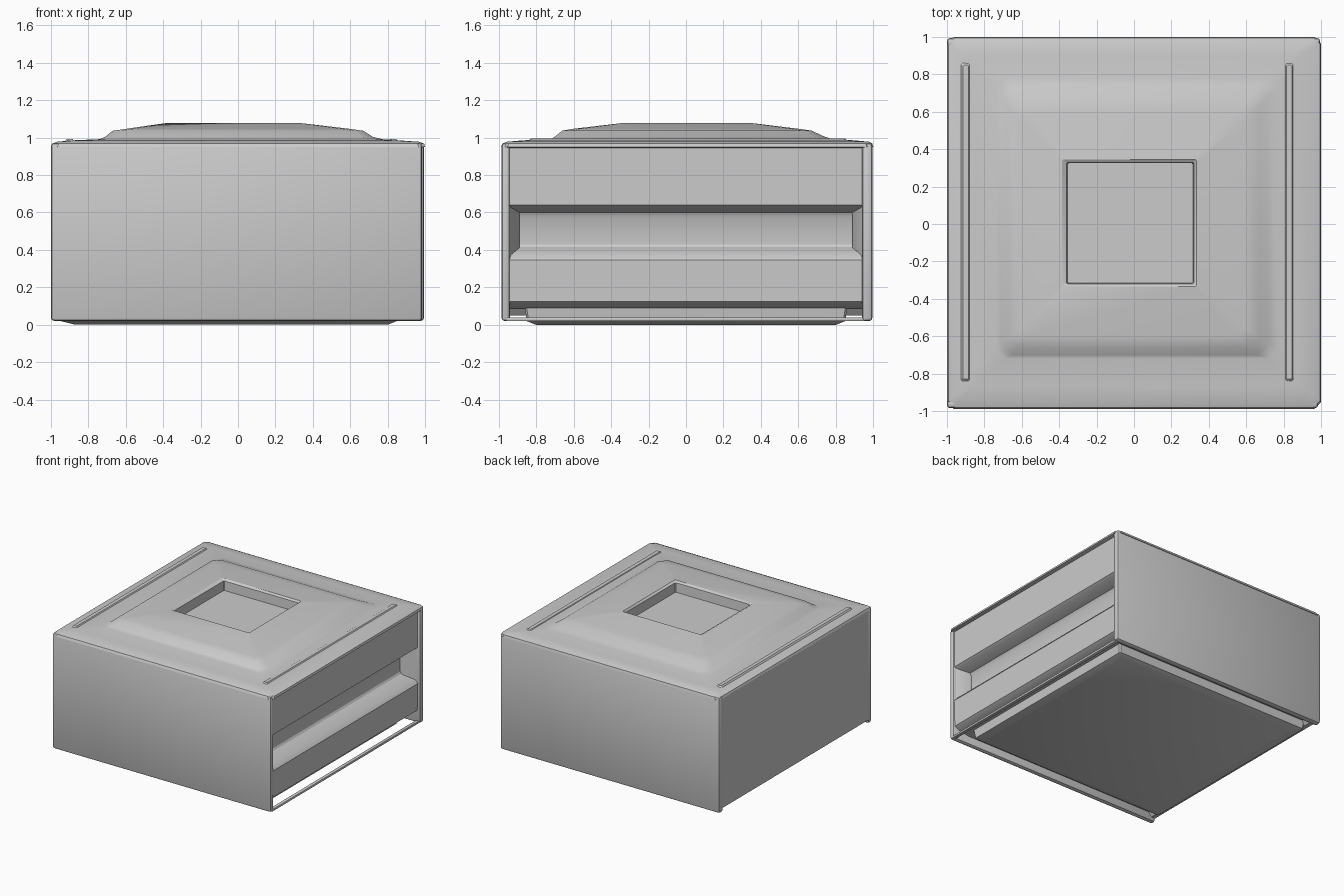
import bpy, bmesh

if "Cube" in bpy.data.objects:
    bpy.data.objects.remove(bpy.data.objects["Cube"])


def finish(name, bm, bevel=0.0, segments=2):
    bmesh.ops.remove_doubles(bm, verts=bm.verts, dist=1e-5)
    bmesh.ops.recalc_face_normals(bm, faces=bm.faces)
    me = bpy.data.meshes.new(name)
    bm.to_mesh(me)
    bm.free()
    ob = bpy.data.objects.new(name, me)
    bpy.context.collection.objects.link(ob)
    bpy.ops.object.select_all(action='DESELECT')
    bpy.context.view_layer.objects.active = ob
    ob.select_set(True)
    if bevel:
        mod = ob.modifiers.new("Bevel", 'BEVEL')
        mod.width, mod.segments = bevel, segments
        bpy.ops.object.modifier_apply(modifier=mod.name)
    bpy.ops.object.shade_smooth_by_angle(angle=0.55)
    return ob


def loft(name, loops, cap_start=True, cap_end=True, bevel=0.0):
    bm = bmesh.new()
    rows = [[bm.verts.new(p) for p in loop] for loop in loops]
    n = len(rows[0])
    for a, b in zip(rows, rows[1:]):
        for i in range(n):
            j = (i + 1) % n
            bm.faces.new((a[i], a[j], b[j], b[i]))
    if cap_start:
        bm.faces.new(rows[0])
    if cap_end:
        bm.faces.new(rows[-1])
    return finish(name, bm, bevel)


def box(name, x0, x1, y0, y1, z0, z1, bevel=0.0):
    loops = [[(x0, y0, z), (x1, y0, z), (x1, y1, z), (x0, y1, z)] for z in (z0, z1)]
    return loft(name, loops, bevel=bevel)


def ring(x0, x1, y0, y1, z, c):
    """Rectangle with clipped corners."""
    return [(x0 + c, y0, z), (x1 - c, y0, z), (x1, y0 + c, z), (x1, y1 - c, z),
            (x1 - c, y1, z), (x0 + c, y1, z), (x0, y1 - c, z), (x0, y0 + c, z)]


# Main body: side profile with the long slot and undercut on the right
profile = [(-0.995, 0.95), (-0.995, 0.05), (-0.96, 0.05), (-0.93, 0.085),
           (0.83, 0.085), (0.93, 0.10), (0.97, 0.125), (0.975, 0.345),
           (0.95, 0.375), (0.86, 0.415), (0.85, 0.43), (0.85, 0.575),
           (0.865, 0.60), (0.95, 0.625), (0.972, 0.64), (0.972, 0.95)]
loft("body_core", [[(x, y, z) for x, z in profile] for y in (-0.945, 0.945)])

# Front and back walls, reaching lower than the sides
box("front_wall", -1.0, 0.985, -0.985, -0.94, 0.02, 0.972, 0.018)
box("back_wall", -1.0, 0.995, 0.94, 0.995, 0.02, 0.972, 0.018)

# Slanted ends of the slot
for side, label in ((-1, "front"), (1, "back")):
    wedge = [(0.972, 0.945), (0.84, 0.945), (0.84, 0.89), (0.87, 0.89)]
    loft("slot_end_" + label,
         [[(x, side * y, z) for x, y in wedge] for z in (0.36, 0.635)])

# Lower bar along the right edge, standing free of the base
box("lower_bar", 0.955, 0.985, -0.96, 0.96, 0.02, 0.04, 0.006)

# Raised base plate
loft("base_plate", [ring(-0.96, 0.86, -0.86, 0.86, 0.09, 0.01),
                    ring(-0.95, 0.85, -0.85, 0.85, 0.02, 0.01),
                    ring(-0.87, 0.80, -0.80, 0.80, 0.0, 0.01)], cap_start=False)

# Lid: rounded rim, stepped raised panel and square recess
loft("lid", [
    ring(-0.96, 0.96, -0.95, 0.96, 0.94, 0.03),
    ring(-1.0, 1.0, -0.988, 1.0, 0.95, 0.035),
    ring(-0.993, 0.995, -0.98, 0.995, 0.968, 0.035),
    ring(-0.97, 0.97, -0.955, 0.975, 0.978, 0.03),
    ring(-0.90, 0.87, -0.87, 0.90, 0.985, 0.03),
    ring(-0.74, 0.77, -0.72, 0.78, 0.992, 0.05),
    ring(-0.71, 0.72, -0.70, 0.74, 1.005, 0.06),
    ring(-0.67, 0.67, -0.66, 0.67, 1.037, 0.05),
    ring(-0.60, 0.60, -0.60, 0.60, 1.047, 0.04),
    ring(-0.385, 0.335, -0.335, 0.345, 1.078, 0.008),
    ring(-0.36, 0.32, -0.32, 0.33, 1.065, 0.006),
    ring(-0.355, 0.315, -0.315, 0.325, 0.99, 0.006)], cap_start=False)

# Low ridges along both sides of the lid
for label, x in (("left", -0.90), ("right", 0.83)):
    loft("lid_ridge_" + label, [ring(x - 0.03, x + 0.03, -0.85, 0.87, 0.975, 0.01),
                                ring(x - 0.015, x + 0.015, -0.83, 0.85, 0.994, 0.006)])
